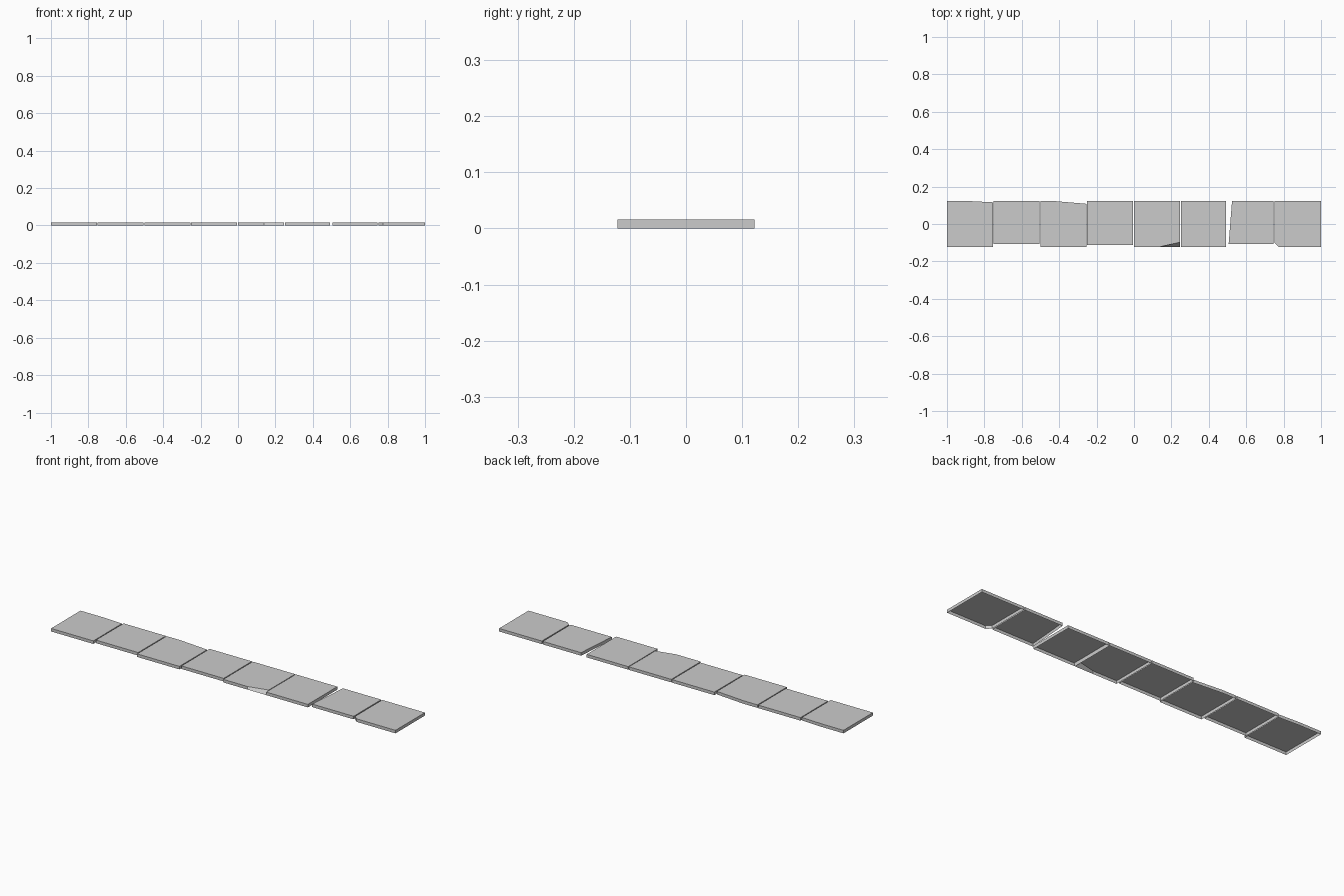
import bpy

if "Cube" in bpy.data.objects:
    bpy.data.objects.remove(bpy.data.objects["Cube"])

H = 0.016   # slab height
F, B = -0.122, 0.122


def tile(name, outline, top_shift=None):
    """Open-bottomed slab; top_shift moves chosen top corners to make chips."""
    top_shift = top_shift or {}
    n = len(outline)
    verts = [(x, y, 0) for x, y in outline]
    for i, (x, y) in enumerate(outline):
        dx, dy = top_shift.get(i, (0, 0))
        verts.append((x + dx, y + dy, H))
    faces = [tuple(range(n, 2 * n))]
    faces += [(i, (i + 1) % n, n + (i + 1) % n, n + i) for i in range(n)]
    mesh = bpy.data.meshes.new(name)
    mesh.from_pydata(verts, [], faces)
    ob = bpy.data.objects.new(name, mesh)
    bpy.context.collection.objects.link(ob)


def rect(x0, x1, y0=F, y1=B):
    return [(x0, y0), (x1, y0), (x1, y1), (x0, y1)]


# Row of paving tiles, left to right, each with its own worn edge
tile("tile_1", [(-1, F), (-0.755, F), (-0.755, 0.116), (-0.87, B), (-1, B)])
tile("tile_2", rect(-0.75, -0.505, y0=-0.107))
tile("tile_3", [(-0.5, F), (-0.255, F), (-0.255, 0.108), (-0.42, B), (-0.5, B)])
tile("tile_4", rect(-0.25, -0.005, y0=-0.112))
tile("tile_5", [(0, F), (0.14, F), (0.246, F), (0.246, B), (0, B)],
     {2: (0, 0.025)})
tile("tile_6", rect(0.25, 0.491))
tile("tile_7", [(0.506, -0.107), (0.746, -0.107), (0.746, B), (0.524, B)])
tile("tile_8", [(0.752, -0.102), (0.774, F), (1, F), (1, B), (0.752, B)])
